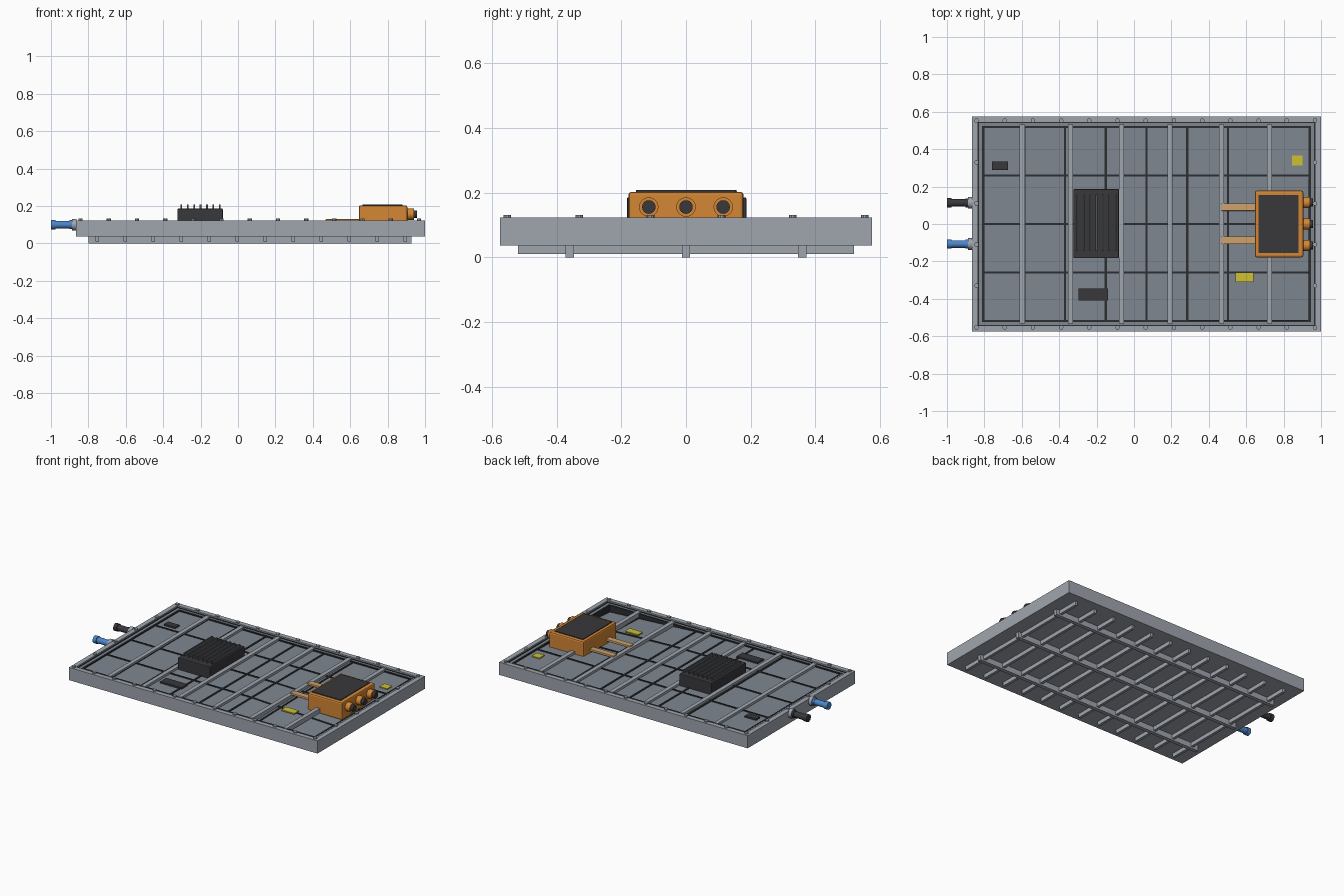
import bpy, bmesh, math
from mathutils import Matrix

if "Cube" in bpy.data.objects:
    bpy.data.objects.remove(bpy.data.objects["Cube"])


def mat(name, r, g, b):
    m = bpy.data.materials.new(name)
    m.diffuse_color = (r, g, b, 1)
    m.use_nodes = True
    m.node_tree.nodes["Principled BSDF"].inputs["Base Color"].default_value = m.diffuse_color
    return m


GREY = mat("aluminium grey", .35, .38, .43)
SLATE = mat("slate cover", .215, .245, .285)
DARK = mat("dark plastic", .04, .04, .046)
BLACK = mat("seam black", .025, .026, .03)
FIN = mat("fin grey", .085, .088, .095)
ORANGE = mat("safety orange", .66, .24, .035)
COPPER = mat("copper tan", .62, .36, .15)
BLUE = mat("coolant blue", .07, .24, .6)
YELLOW = mat("label yellow", .62, .53, .035)


def finish(bm, name, m, smooth=False):
    bmesh.ops.recalc_face_normals(bm, faces=bm.faces)
    me = bpy.data.meshes.new(name)
    bm.to_mesh(me)
    bm.free()
    me.materials.append(m)
    o = bpy.data.objects.new(name, me)
    bpy.context.collection.objects.link(o)
    if smooth:
        bpy.ops.object.select_all(action='DESELECT')
        o.select_set(True)
        bpy.context.view_layer.objects.active = o
        bpy.ops.object.shade_smooth_by_angle(angle=math.radians(35))
    return o


def boxes(name, m, items, bevel=0):
    """Each item is (x0, x1, y0, y1, z0, z1)."""
    bm = bmesh.new()
    for x0, x1, y0, y1, z0, z1 in items:
        mtx = Matrix.Translation(((x0 + x1) / 2, (y0 + y1) / 2, (z0 + z1) / 2))
        mtx = mtx @ Matrix.Diagonal((x1 - x0, y1 - y0, z1 - z0, 1))
        bmesh.ops.create_cube(bm, size=1, matrix=mtx)
    if bevel:
        bmesh.ops.bevel(bm, geom=bm.edges[:], offset=bevel, segments=2,
                        affect='EDGES', profile=.5)
    return finish(bm, name, m)


def cylinders(name, m, items, axis='Z', sides=20):
    """Each item is (start x, y, z, length along the axis, radius)."""
    bm = bmesh.new()
    for x, y, z, length, r in items:
        mtx = Matrix.Translation((x, y, z))
        if axis == 'X':
            mtx = mtx @ Matrix.Rotation(math.pi / 2, 4, 'Y')
        mtx = mtx @ Matrix.Translation((0, 0, length / 2))
        bmesh.ops.create_cone(bm, cap_ends=True, segments=sides, radius1=r,
                              radius2=r, depth=length, matrix=mtx)
    return finish(bm, name, m, True)


def frame(x0, x1, y0, y1, w, z0, z1):
    """Four bars of width w inside the given rectangle."""
    return [(x0, x1, y0, y0 + w, z0, z1), (x0, x1, y1 - w, y1, z0, z1),
            (x0, x0 + w, y0 + w, y1 - w, z0, z1),
            (x1 - w, x1, y0 + w, y1 - w, z0, z1)]


# tray: floor, side walls, inner ledge
X0, X1, Y = -.867, 1.0, .576
boxes("tray_floor", GREY, [(X0 + .01, X1 - .01, -Y + .01, Y - .01, .037, .047)])
boxes("tray_walls", GREY, frame(X0, X1, -Y, Y, .032, .037, .123))
boxes("inner_ledge", SLATE, frame(X0 + .03, X1 - .03, -Y + .03, Y - .03, .026, .045, .111))
boxes("rim_seal", BLACK, frame(X0 + .032, X1 - .032, -Y + .032, Y - .032, .005, .1, .114))

# cover divided in 8 x 4 cells, sagging towards the front right corner
CX0, CX1, CY = -.805, .938, .518
NX, NY = 8, 4
LID = .105


def lid_z(x, y):
    fx = min(max((x - .27) / .66, 0), 1)
    fy = min(max((.26 - y) / .78, 0), 1)
    return LID - .04 * fx * fy


xs = [CX0 + (CX1 - CX0) * i / NX for i in range(NX + 1)]
ys = [-CY + 2 * CY * j / NY for j in range(NY + 1)]
bm = bmesh.new()
grid = [[bm.verts.new((x, y, lid_z(x, y))) for y in ys] for x in xs]
for i in range(NX):
    for j in range(NY):
        bm.faces.new((grid[i][j], grid[i + 1][j], grid[i + 1][j + 1], grid[i][j + 1]))
cover = finish(bm, "cover_panel", SLATE)
if cover.data.polygons[0].normal.z < 0:
    cover.data.flip_normals()

# dark seams that follow the cover
bm = bmesh.new()


def seam(x0, y0, x1, y1, hw=.006):
    dx, dy = (0, hw) if y0 == y1 else (hw, 0)
    pts = [(x0 - dx, y0 - dy), (x1 - dx, y1 - dy), (x1 + dx, y1 + dy), (x0 + dx, y0 + dy)]
    e = [(x0, y0), (x1, y1), (x1, y1), (x0, y0)]
    top = [bm.verts.new((p[0], p[1], lid_z(*q) + .004)) for p, q in zip(pts, e)]
    low = [bm.verts.new((p[0], p[1], lid_z(*q) - .003)) for p, q in zip(pts, e)]
    bm.faces.new(top)
    bm.faces.new(low[::-1])
    for k in range(4):
        n = (k + 1) % 4
        bm.faces.new((low[k], low[n], top[n], top[k]))


for i, x in enumerate(xs):
    for j, y in enumerate(ys):
        if i < NX:
            seam(x, y, xs[i + 1], y)
        if j < NY:
            seam(x, y, x, ys[j + 1])
finish(bm, "cover_seams", BLACK)
boxes("cover_border", BLACK, frame(CX0 - .007, CX1 + .007, -CY - .007, CY + .007, .012, .05, .112))

# cross beams
boxes("cross_beams", GREY, [(x - .014, x + .014, -.532, .532, .09, .121)
                            for x in (-.597, -.34, -.067, .192, .468, .725)])

# rim bolts
bolts = [(-.842 + .1508 * i, s * .553, .121, .011, .012) for i in range(13) for s in (-1, 1)]
bolts += [(x, y, .121, .011, .012) for x in (-.842, .968) for y in (-.33, -.11, .11, .33)]
cylinders("rim_bolts", GREY, bolts, sides=10)

# underside runners and ribs
boxes("bottom_runners", GREY, [(-.8, .927, y - .013, y + .013, 0, .039) for y in (-.36, 0, .36)])
boxes("bottom_ribs", GREY, [(x - .009, x + .009, -.52, .52, .011, .039)
                            for x in [-.753 + .1497 * i for i in range(12)]])

# control unit with cooling fins
boxes("control_unit", DARK, [(-.324, -.081, -.183, .187, .095, .186)], .005)
boxes("cooling_fins", FIN, [(x - .0045, x + .0045, -.145, .157, .18, .207)
                            for x in [-.303 + .0343 * i for i in range(7)]])

# high voltage junction box, lid and connectors
boxes("junction_box", ORANGE, [(.646, .905, -.178, .178, .085, .203)], .009)
boxes("junction_lid", DARK, [(.665, .879, -.155, .155, .198, .208)])
conn = (-.115, 0, .115)
cylinders("connector_sleeves", ORANGE, [(.895, y, .156, .045, .03) for y in conn], 'X')
cylinders("connector_plugs", DARK, [(.93, y, .156, .028, .021) for y in conn], 'X', 16)

# bus bars running into the junction box
boxes("bus_bars", COPPER, [(.468, .65, y - .02, y + .02, .114, .129) for y in (-.087, .09)], .003)

# small modules and warning labels on the cover
boxes("sensor_plates", DARK, [(-.76, -.675, .29, .335, .1, .115),
                              (-.297, -.138, -.41, -.345, .1, .116)])
boxes("warning_labels", YELLOW, [(.543, .64, -.31, -.26, .104, .112),
                                 (.845, .902, .312, .366, .104, .112)])

# coolant ports on the left side
for name, y, m in (("return_port", .113, DARK), ("supply_port", -.107, BLUE)):
    cylinders(name, m, [(-.98, y, .1, .1, .02), (-1, y, .1, .025, .025),
                        (-.9, y, .1, .014, .024)], 'X')
cylinders("port_flanges", GREY, [(-.888, y, .1, .025, .031) for y in (.113, -.107)], 'X')
